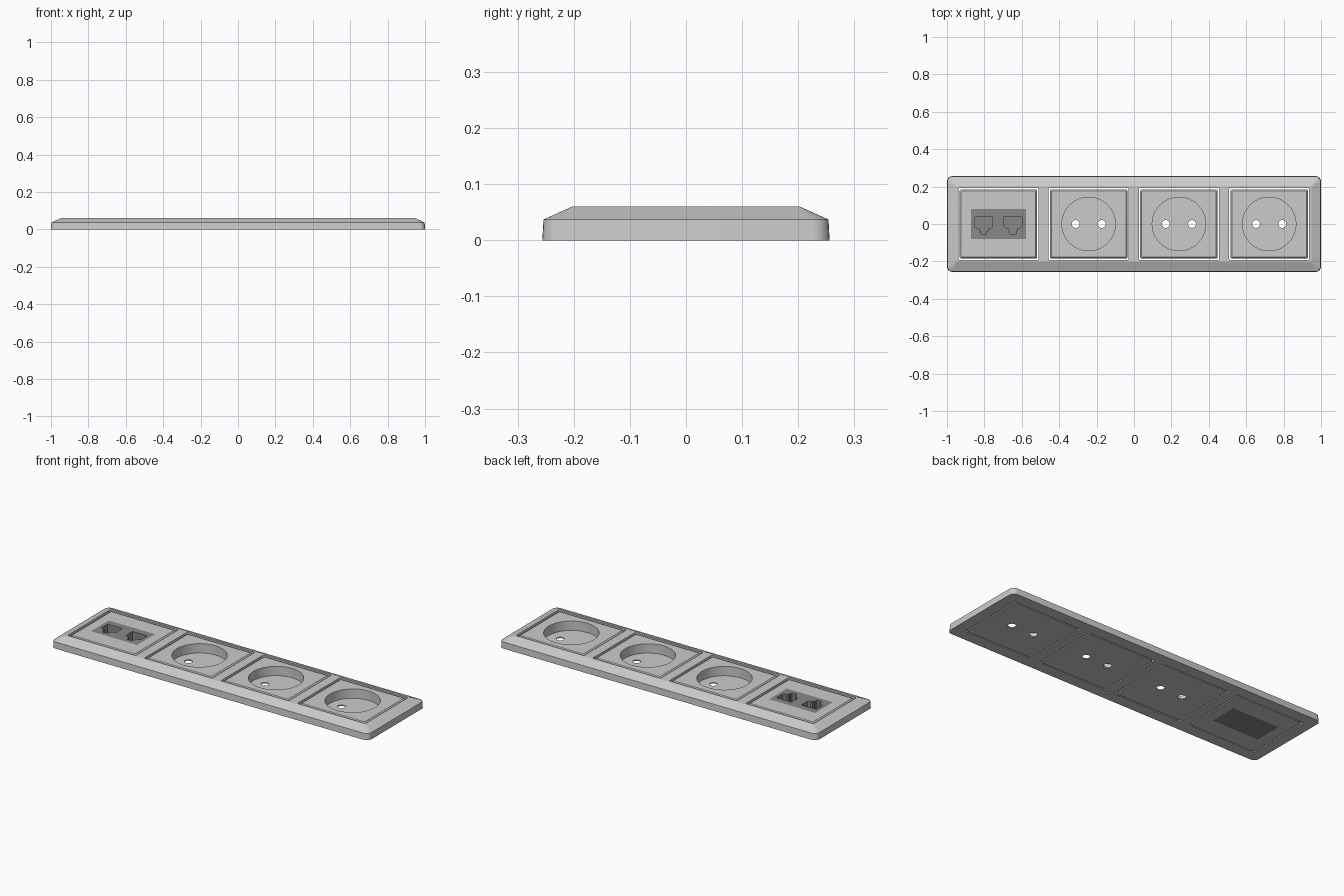
import bpy, bmesh, math

if "Cube" in bpy.data.objects:
    bpy.data.objects.remove(bpy.data.objects["Cube"])

TOP = 0.06          # height of the finished face
PITCH = 0.4825      # spacing of the four bays
BAYS = [(i - 1.5) * PITCH - 0.001 for i in range(4)]


def rounded_rect(hx, hy, r, z, cx=0.0, seg=6):
    """Counter-clockwise rounded rectangle ring."""
    pts = []
    for k, (sx, sy) in enumerate([(1, 1), (-1, 1), (-1, -1), (1, -1)]):
        for i in range(seg + 1):
            a = math.pi / 2 * (k + i / seg)
            pts.append((cx + sx * (hx - r) + r * math.cos(a),
                        sy * (hy - r) + r * math.sin(a), z))
    return pts


def circle(r, z, cx, n=48):
    return [(cx + r * math.cos(2 * math.pi * i / n),
             r * math.sin(2 * math.pi * i / n), z) for i in range(n)]


def loft(name, rings):
    """Closed solid through rings of equal point count, bottom to top."""
    bm = bmesh.new()
    vs = [[bm.verts.new(p) for p in ring] for ring in rings]
    n = len(vs[0])
    bm.faces.new(vs[0][::-1])
    bm.faces.new(vs[-1])
    for a, b in zip(vs, vs[1:]):
        for i in range(n):
            j = (i + 1) % n
            bm.faces.new((a[i], a[j], b[j], b[i]))
    bmesh.ops.recalc_face_normals(bm, faces=bm.faces)
    me = bpy.data.meshes.new(name)
    bm.to_mesh(me)
    bm.free()
    ob = bpy.data.objects.new(name, me)
    bpy.context.collection.objects.link(ob)
    return ob


def box(name, cx, hx, hy, z0, z1):
    return loft(name, [[(cx + sx * hx, sy * hy, z) for sx, sy in
                        ((1, 1), (-1, 1), (-1, -1), (1, -1))] for z in (z0, z1)])


def cut(ob, cutters):
    """Subtract the cutters, then remove them."""
    bpy.context.view_layer.objects.active = ob
    for c in cutters:
        m = ob.modifiers.new("cut", 'BOOLEAN')
        m.operation, m.solver, m.object = 'DIFFERENCE', 'EXACT', c
        bpy.ops.object.modifier_apply(modifier=m.name)
        bpy.data.objects.remove(c)


def smooth(ob):
    bpy.ops.object.select_all(action='DESELECT')
    ob.select_set(True)
    bpy.context.view_layer.objects.active = ob
    bpy.ops.object.shade_smooth_by_angle(angle=math.radians(20))


# Surround frame: upright rim, sloped shoulder, four openings
frame = loft("surround_frame", [
    rounded_rect(1.0, 0.256, 0.03, 0),
    rounded_rect(0.998, 0.254, 0.03, 0.037),
    rounded_rect(0.948, 0.203, 0.004, TOP)])
cut(frame, [loft("opening_cutter", [rounded_rect(0.214, 0.192, 0.006, z, x)
                                    for z in (-0.1, 0.2)]) for x in BAYS])
smooth(frame)


def insert(name, x):
    """Chamfered cover plate sitting in a frame opening."""
    return loft(name, [rounded_rect(0.207, 0.185, 0.008, 0, x),
                       rounded_rect(0.207, 0.185, 0.008, 0.05, x),
                       rounded_rect(0.199, 0.177, 0.004, TOP - 0.001, x)])


# Power sockets: round well with two pin holes through the floor
for n, x in enumerate(BAYS[1:], 1):
    socket = insert(f"power_socket_{n}", x)
    cut(socket, [loft("well_cutter", [circle(0.143, z, x) for z in (0.006, 0.2)])]
        + [loft("pin_cutter", [circle(0.021, z, x + s * 0.07, 24) for z in (-0.1, 0.1)])
           for s in (-1, 1)])
    smooth(socket)

# Data socket plate with a rectangular window
x = BAYS[0]
plate = insert("data_plate", x)
cut(plate, [box("window_cutter", x, 0.146, 0.08, -0.1, 0.2)])
smooth(plate)

# Dark data module with two stepped jack openings
module = box("data_module", x, 0.146, 0.08, 0, TOP - 0.001)
half = [(0.047, 0.041), (0.047, -0.014), (0.034, -0.024),
        (0.022, -0.024), (0.022, -0.038), (0.015, -0.038), (0.015, -0.053)]
profile = [(-a, b) for a, b in half] + half[::-1]
cut(module, [loft("jack_cutter", [[(x + s * 0.078 + a, b, z) for a, b in profile]
                                  for z in (0.008, 0.2)]) for s in (-1, 1)])
dark = bpy.data.materials.new("dark_grey")
dark.diffuse_color = (0.25, 0.25, 0.25, 1)
dark.use_nodes = True
dark.node_tree.nodes["Principled BSDF"].inputs["Base Color"].default_value = dark.diffuse_color
module.data.materials.clear()
module.data.materials.append(dark)
